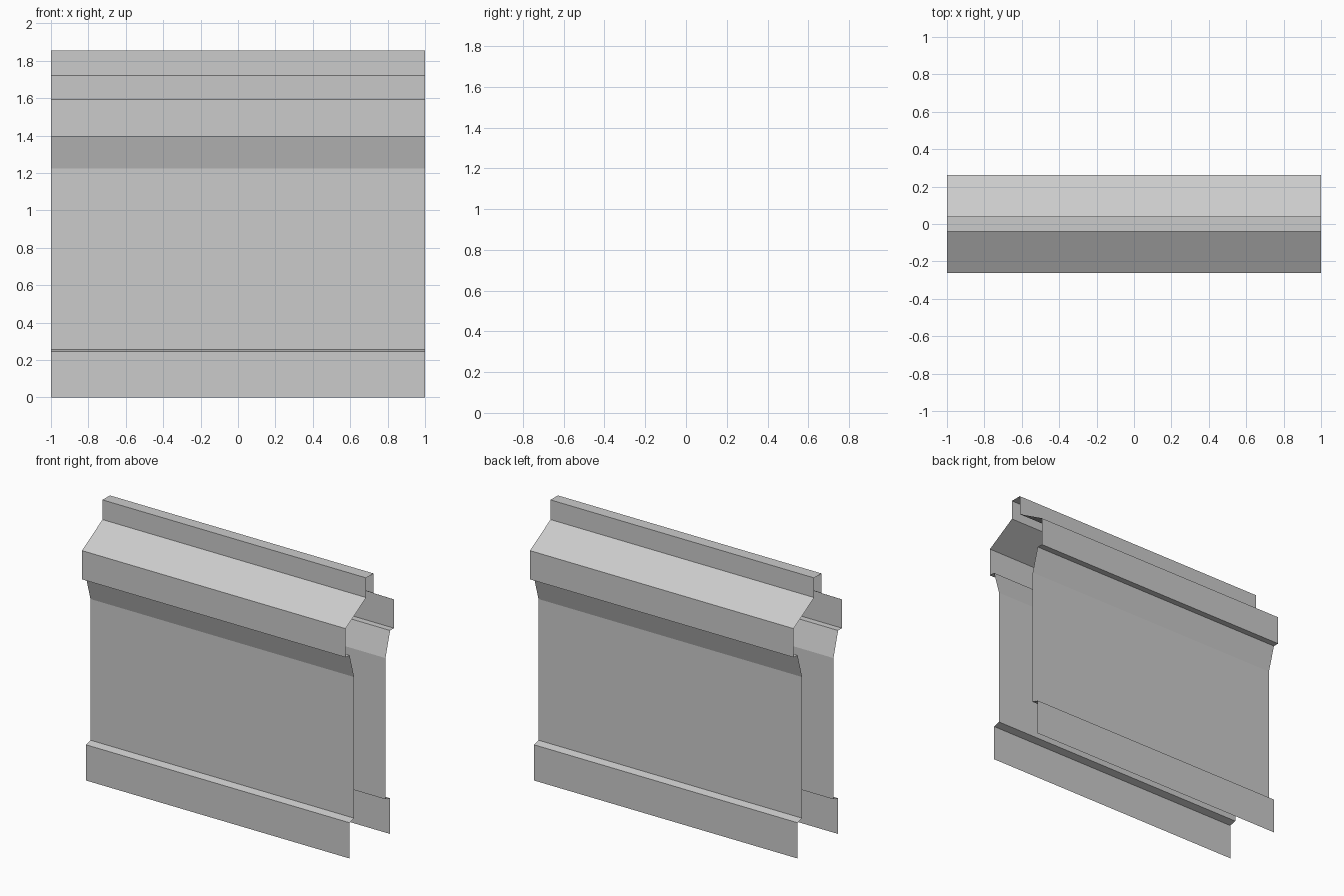
import bpy

cube = bpy.data.objects.get("Cube")
if cube:
    bpy.data.objects.remove(cube, do_unlink=True)

# Single stone-grey material
grey = bpy.data.materials.new("stone_grey")
grey.use_nodes = True
colour = (0.6, 0.6, 0.6, 1)
grey.diffuse_color = colour
grey.node_tree.nodes["Principled BSDF"].inputs["Base Color"].default_value = colour

HALF_LENGTH = 1.0


def sheet(name, profile, mirrored=True):
    """Sweep an open (y, z) profile along x; mirror it to the back face."""
    verts = [(x, y, z) for y, z in profile for x in (-HALF_LENGTH, HALF_LENGTH)]
    faces = [(2 * i, 2 * i + 1, 2 * i + 3, 2 * i + 2) for i in range(len(profile) - 1)]
    mesh = bpy.data.meshes.new(name)
    mesh.from_pydata(verts, [], faces)
    mesh.materials.append(grey)
    obj = bpy.data.objects.new(name, mesh)
    bpy.context.collection.objects.link(obj)
    if mirrored:
        mirror = obj.modifiers.new("both_sides", "MIRROR")
        mirror.use_axis = (False, True, False)
        mirror.use_mirror_merge = False
    return obj


# Projecting base with a shallow sloped ledge
sheet("plinth", [(-0.22, 0), (-0.22, 0.245), (-0.17, 0.257)])

# Plain wall that flares out under the cornice
sheet("wall_panel", [(-0.17, 0.257), (-0.17, 1.225), (-0.22, 1.395)])

# Overhanging cornice: soffit, upright band and sloped roof
sheet("cornice", [(-0.22, 1.395), (-0.262, 1.395), (-0.262, 1.592), (-0.04, 1.72)])

# Narrow ridge along the top, open underneath
sheet("ridge_cap", [(-0.04, 1.72), (-0.04, 1.855), (0.04, 1.855), (0.04, 1.72)], mirrored=False)
